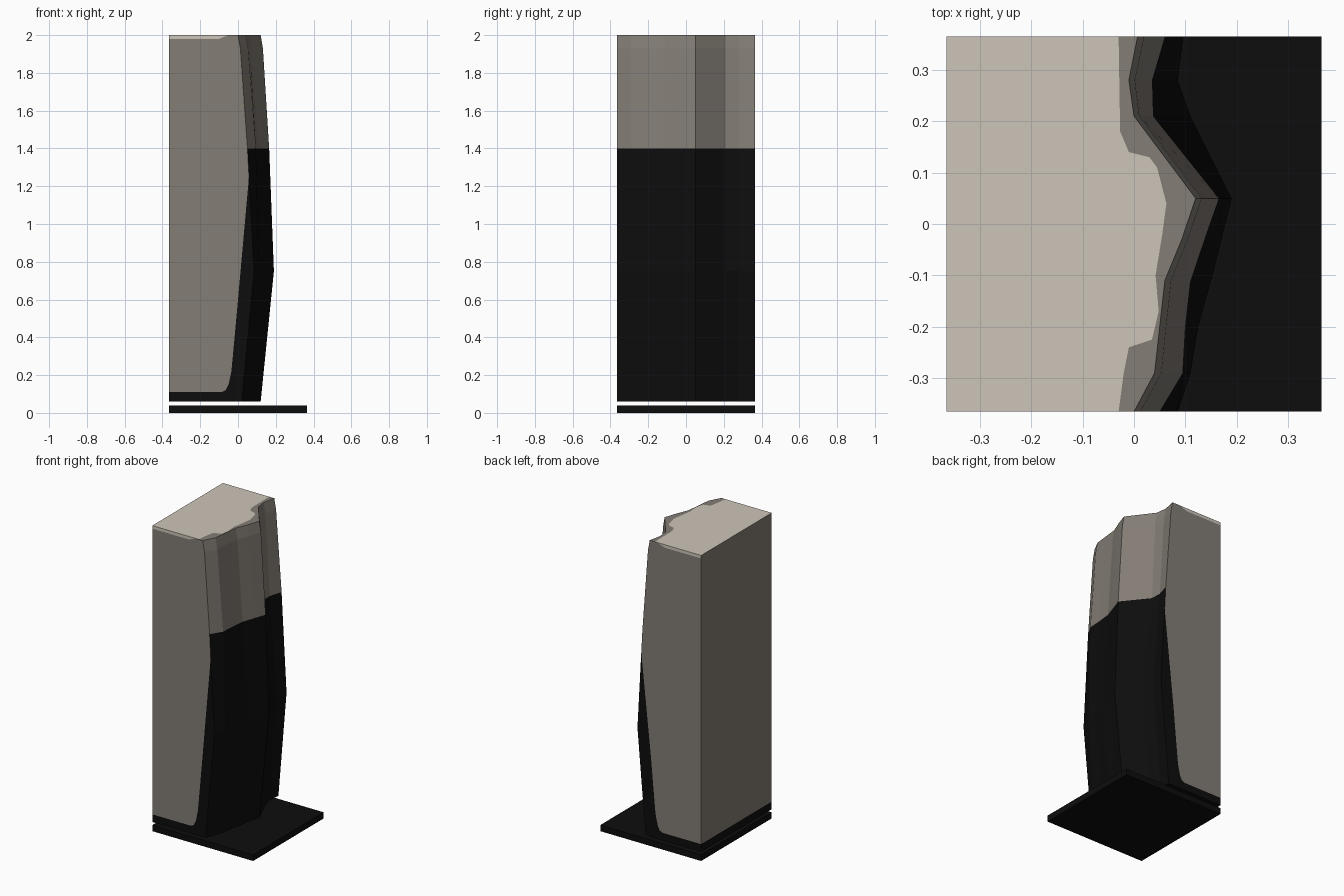
import bpy
import bmesh
from mathutils import Vector

cube = bpy.data.objects.get("Cube")
if cube:
    bpy.data.objects.remove(cube, do_unlink=True)


def make_material(name, colour):
    mat = bpy.data.materials.new(name)
    mat.use_nodes = True
    mat.diffuse_color = (*colour, 1)
    bsdf = next(n for n in mat.node_tree.nodes if n.type == 'BSDF_PRINCIPLED')
    bsdf.inputs["Base Color"].default_value = (*colour, 1)
    bsdf.inputs["Roughness"].default_value = 0.9
    return mat


stone = make_material("grey_stone", (0.227, 0.205, 0.178))
sand = make_material("pale_sand", (0.61, 0.558, 0.479))
black = make_material("black_rock", (0.004, 0.004, 0.004))
STONE, SAND, BLACK = range(3)

HALF, BOTTOM, TOP = 0.365, 0.06, 2.0
SKIRT, CAP, SPLIT = 0.11, 1.98, 1.4

# Cliff wall: horizontal outlines, one x per y station
stations = [-HALF, -.29, -.2, -.11, -.03, .05, .21, .28, HALF]
foot = [.02, .055, .07, .09, .1, .12, .05, .03, .037]
bulge = [.085, .11, .125, .15, .17, .19, .11, .085, .096]
middle = [.05, .095, .1, .11, .137, .165, .037, .035, .06]
crest = [0, .04, .05, .06, .093, .12, 0, -.01, .007]
shoulder = [c * .85 + m * .15 + .005 for c, m in zip(crest, middle)]
levels = [(BOTTOM, foot), (.75, bulge), (SPLIT, middle), (1.93, shoulder), (TOP, crest)]
rings = [[Vector((x, y, z)) for x, y in zip(xs, stations)] for z, xs in levels]

bm = bmesh.new()


def face(points, material, outward):
    f = bm.faces.new([bm.verts.new(p) for p in points])
    f.material_index = material
    f.normal_update()
    if f.normal.dot(Vector(outward)) < 0:
        f.normal_flip()


for lower, upper in zip(rings, rings[1:]):
    material = BLACK if upper[0].z <= SPLIT else STONE
    for i in range(len(stations) - 1):
        face((lower[i], lower[i + 1], upper[i + 1], upper[i]), material, (1, 0, 0))

# Front and back ends: stone panel with a dark rounded border and sandy cap strip
border = [(-HALF, SKIRT), (-.085, SKIRT), (-.065, .12), (-.05, .15),
          (-.035, .22), (-.02, .38), (0, .6)]
for index, y in ((0, -HALF), (-1, HALF)):
    edge = [(ring[index].x, ring[index].z) for ring in rings]
    (bx, bz), (mx, mz) = edge[1], edge[2]
    meet = (bx + (mx - bx) * (1.25 - bz) / (mz - bz), 1.25)
    strip = [(-HALF, TOP), (-HALF, CAP), (-.1, CAP), (-.05, TOP)]
    panel = border + [meet] + edge[2:] + [strip[3], strip[2], strip[1]]
    dark = [(-HALF, BOTTOM)] + edge[:2] + [meet] + border[::-1]
    for outline, material in ((panel, STONE), (dark, BLACK), (strip, SAND)):
        face([(x, y, z) for x, z in outline], material, (0, y, 0))

# Flat rear side and underside
for low, high, material in ((BOTTOM, SKIRT, BLACK), (SKIRT, TOP, STONE)):
    face([(-HALF, -HALF, low), (-HALF, HALF, low),
          (-HALF, HALF, high), (-HALF, -HALF, high)], material, (-1, 0, 0))
face([(-HALF, -HALF, BOTTOM), *rings[0], (-HALF, HALF, BOTTOM)], BLACK, (0, 0, -1))

# Top: sand with a worn stone rim along the crest
rim = [(-.03, -HALF), (-.02, -.29), (-.01, -.24), (.035, -.225), (.048, -.17),
       (.042, -.1), (.055, -.02), (.063, .04), (.045, .11), (.03, .13),
       (-.01, .14), (-.027, .18), (-.03, HALF)]
rim = [(x, y, TOP) for x, y in rim]
face([(-HALF, -HALF, TOP), *rim, (-HALF, HALF, TOP)], SAND, (0, 0, 1))
face(rim + rings[-1][::-1], STONE, (0, 0, 1))

bmesh.ops.remove_doubles(bm, verts=bm.verts, dist=0.0005)
mesh = bpy.data.meshes.new("cliff_block")
bm.to_mesh(mesh)
bm.free()
for mat in (stone, sand, black):
    mesh.materials.append(mat)
bpy.context.collection.objects.link(bpy.data.objects.new("cliff_block", mesh))

# Ground plate beneath the cliff
bpy.ops.mesh.primitive_cube_add(size=1, location=(0, 0, 0.02))
plate = bpy.context.object
plate.name = "ground_plate"
plate.scale = (HALF * 2, HALF * 2, 0.04)
plate.data.materials.append(black)
